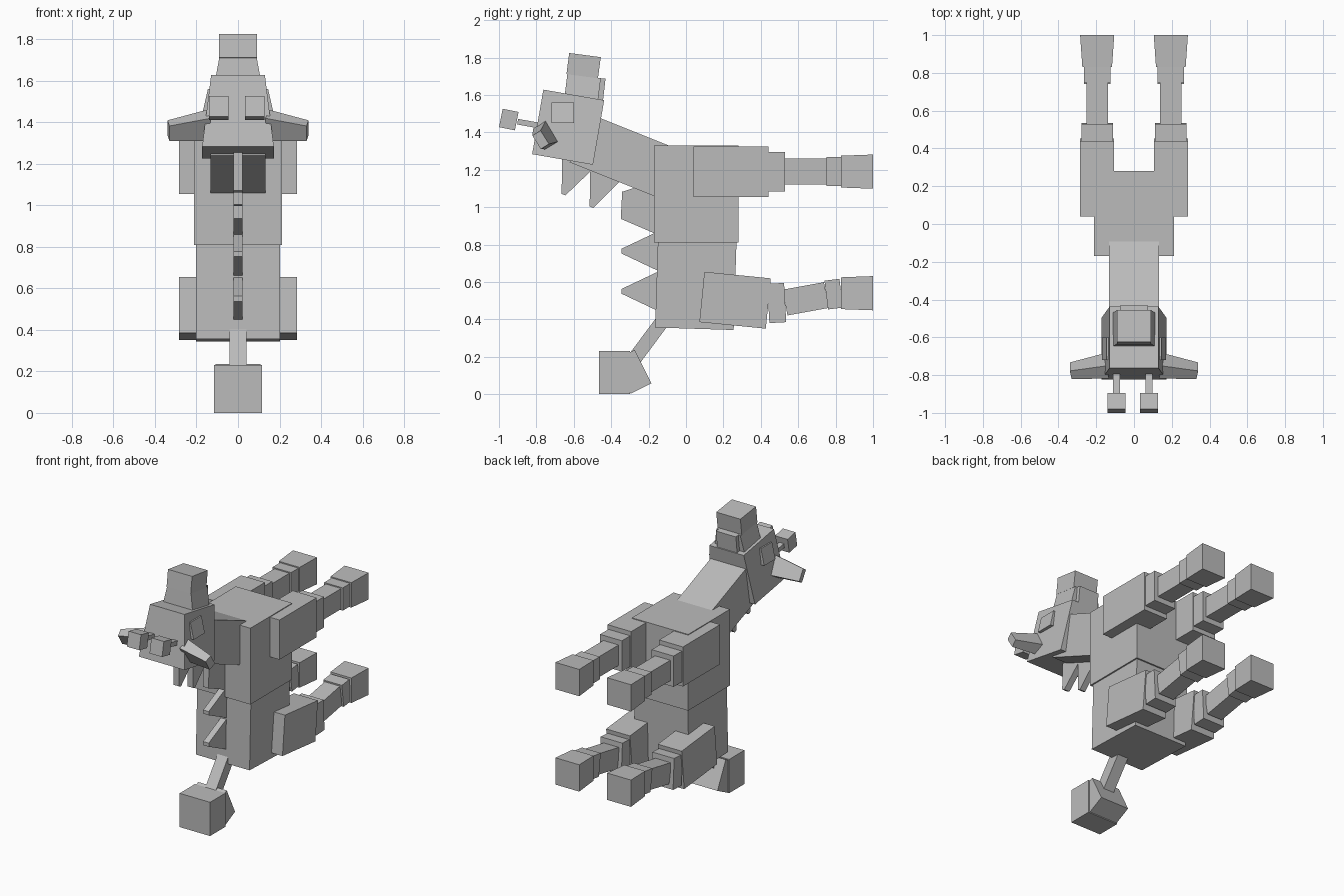
import bpy
import bmesh
from mathutils import Vector

default_cube = bpy.data.objects.get("Cube")
if default_cube:
    bpy.data.objects.remove(default_cube, do_unlink=True)

SIDEWAYS = Vector((1, 0, 0))

# Single flat colour
grey = bpy.data.materials.new("plain grey")
grey.use_nodes = True
grey.diffuse_color = (.5, .5, .5, 1)
shader = grey.node_tree.nodes["Principled BSDF"]
shader.inputs["Base Color"].default_value = grey.diffuse_color


def beam(name, start, end, thickness, width, across=SIDEWAYS,
         flare_width=1, flare_thickness=1, mirrored=False):
    """Four-sided beam between two points; the flares scale its end section."""
    start, end = Vector(start), Vector(end)
    across = across.normalized()
    depth = across.cross(end - start).normalized()
    bm = bmesh.new()
    bmesh.ops.create_cube(bm, size=1)
    for vert in bm.verts:
        u, v, along = vert.co
        at_end = along > 0
        w = width * (flare_width if at_end else 1)
        t = thickness * (flare_thickness if at_end else 1)
        vert.co = (end if at_end else start) + across * u * w + depth * v * t
    bmesh.ops.recalc_face_normals(bm, faces=bm.faces)
    mesh = bpy.data.meshes.new(name)
    bm.to_mesh(mesh)
    bm.free()
    mesh.materials.append(grey)
    part = bpy.data.objects.new(name, mesh)
    bpy.context.collection.objects.link(part)
    if mirrored:
        part.modifiers.new("Mirror", 'MIRROR')


def middle_beam(name, start, end, thickness, width, **options):
    """Beam on the middle plane, placed by (y, z) points."""
    beam(name, (0, *start), (0, *end), thickness, width, **options)


# Body and neck
middle_beam("upper_torso", start=(.055, 1.33), end=(.055, .81), thickness=.45, width=.425)
middle_beam("lower_torso", start=(.06, .82), end=(.045, .35), thickness=.42, width=.405)
middle_beam("neck", start=(-.57, 1.37), end=(-.12, 1.19), thickness=.28, width=.265)

# Legs: the same five sections follow a straight and a sagging line of joints
sections = [("thigh", .27, .18), ("knee", .21, .165), ("shin", .14, .115),
            ("ankle", .155, .14), ("hoof", .17, .157)]
reach = [.04, .44, .53, .75, .83, 1]
leg_lines = {"upper": [1.19] * len(reach),
             "lower": [.52, .485, .49, .53, .54, .54]}
leg_offset = .195
for level, heights in leg_lines.items():
    joints = [(leg_offset, y, z) for y, z in zip(reach, heights)]
    if level == "lower":
        joints[0] = (leg_offset, .085, heights[0])
    for (section, thickness, width), start, end in zip(sections, joints, joints[1:]):
        flare = 1.15 if section == "hoof" else 1
        beam(f"{level}_{section}", start, end, thickness, width,
             flare_width=flare, flare_thickness=(flare + 1) / 2, mirrored=True)

# Head, narrower at the top
middle_beam("head", start=(-.66, 1.255), end=(-.6, 1.6), thickness=.33, width=.345, flare_width=.75)
beam("cheek_plate", start=(.125, -.66, 1.56), end=(.15, -.66, 1.45),
     thickness=.12, width=.04, mirrored=True)
beam("ear", start=(.14, -.75, 1.385), end=(.335, -.777, 1.36), thickness=.08, width=.13,
     across=Vector((0, .5, -.8)), flare_width=.65, flare_thickness=.65, mirrored=True)

# Crest on top of the head
middle_beam("crest_base", start=(-.56, 1.58), end=(-.545, 1.7), thickness=.18, width=.225, flare_width=.8)
middle_beam("crest_back", start=(-.475, 1.56), end=(-.46, 1.69), thickness=.06, width=.15)
middle_beam("crest_top", start=(-.555, 1.7), end=(-.54, 1.813), thickness=.17, width=.182)

# Stalks on the snout, each carrying a cube
for side, x in (("right", -.092), ("left", .08)):
    beam(f"{side}_stalk", start=(x, -.9, 1.457), end=(x, -.75, 1.43), thickness=.03, width=.036)
    beam(f"{side}_stalk_cube", start=(x, -.99, 1.477), end=(x, -.905, 1.46), thickness=.1, width=.094)

# Spikes under the neck and down the chest
spike_width = .042
for place, root, tip in (("front", (-.58, 1.24), (-.655, 1.067)),
                         ("rear", (-.43, 1.18), (-.505, 1))):
    middle_beam(f"{place}_neck_spike", root, tip, thickness=.18, width=spike_width, flare_thickness=.12)
middle_beam("throat_spike", start=(-.15, 1), end=(-.345, 1.01), thickness=.29,
            width=spike_width, flare_thickness=.5)
for place, z in (("middle", .765), ("bottom", .55)):
    middle_beam(f"{place}_chest_spike", start=(-.15, z), end=(-.345, z), thickness=.21,
                width=spike_width, flare_thickness=.12)

# Tail with its blocky tip
middle_beam("tail_stick", start=(-.13, .385), end=(-.275, .19), thickness=.075, width=.08)
middle_beam("tail_tip", start=(-.465, .115), end=(-.3, .115), thickness=.23, width=.23)
middle_beam("tail_tip_back", start=(-.34, .092), end=(-.23, .147), thickness=.2, width=.215)
